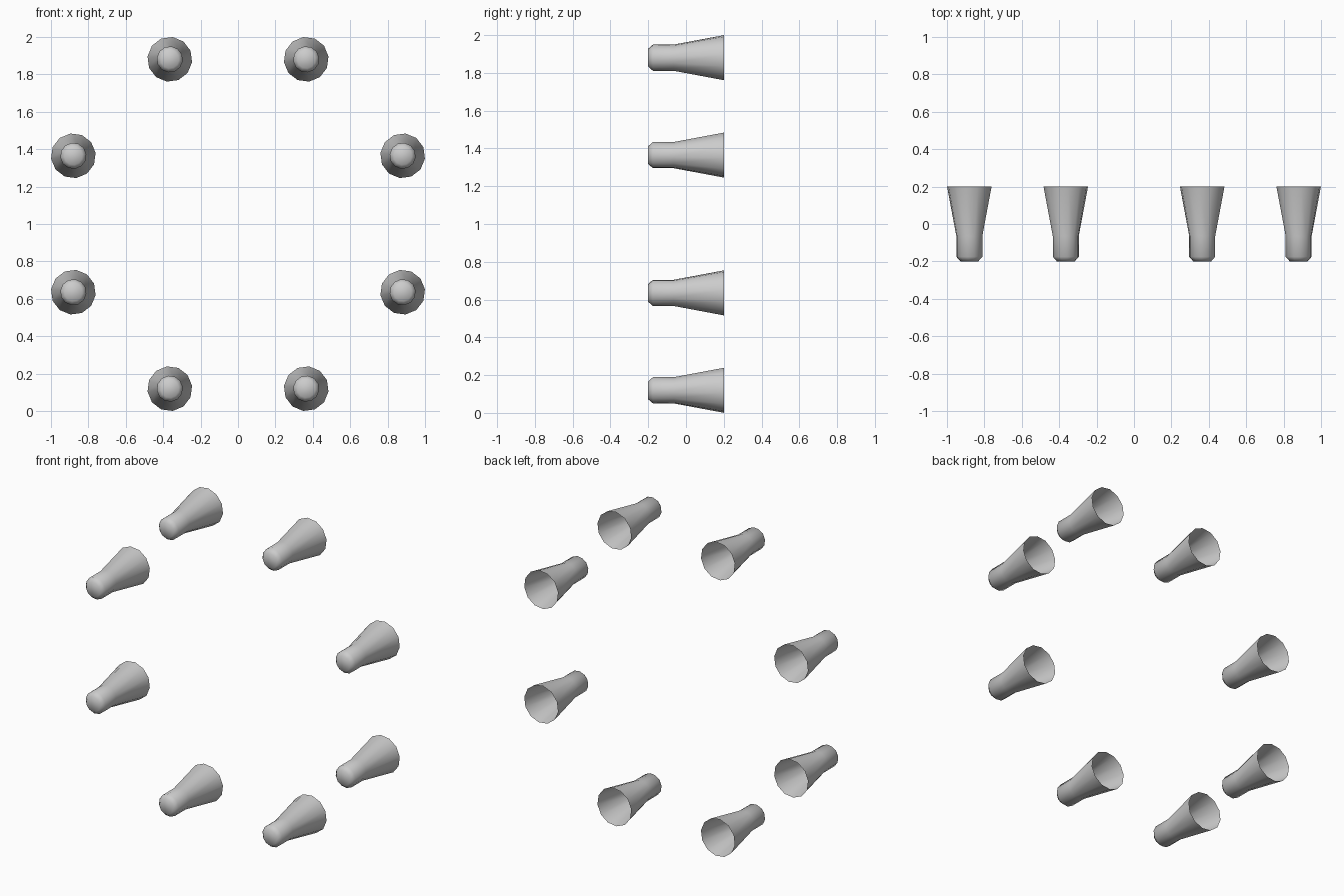
import bpy, bmesh, math

if "Cube" in bpy.data.objects:
    bpy.data.objects.remove(bpy.data.objects["Cube"])

SIDES = 12
COUNT = 8
RING_R = 0.953
CENTRE_Z = 1.0
# nozzle profile: (radius, y) from closed tip to open flared mouth
PROFILE = [(0.048, -0.2), (0.07, -0.175), (0.07, -0.065), (0.12, 0.2)]


def make_nozzle(name, angle):
    cx = RING_R * math.cos(angle)
    cz = CENTRE_Z + RING_R * math.sin(angle)
    bm = bmesh.new()
    rings = []
    for r, y in PROFILE:
        ring = []
        for i in range(SIDES):
            a = angle + 2 * math.pi * i / SIDES
            ring.append(bm.verts.new((cx + r * math.cos(a), y, cz + r * math.sin(a))))
        rings.append(ring)
    # walls
    for lo, hi in zip(rings, rings[1:]):
        for i in range(SIDES):
            j = (i + 1) % SIDES
            bm.faces.new((lo[i], hi[i], hi[j], lo[j]))
    # tip cap facing the front
    bm.faces.new(rings[0])
    bmesh.ops.recalc_face_normals(bm, faces=bm.faces)
    # keep the open shell facing outward
    bm.normal_update()
    bm.faces.ensure_lookup_table()
    if bm.faces[-1].normal.y > 0:
        bmesh.ops.reverse_faces(bm, faces=bm.faces)
    for f in bm.faces:
        f.smooth = True
    mesh = bpy.data.meshes.new(name)
    bm.to_mesh(mesh)
    bm.free()
    ob = bpy.data.objects.new(name, mesh)
    bpy.context.collection.objects.link(ob)


# ring of eight nozzles
for k in range(COUNT):
    make_nozzle(f"nozzle_{k + 1}", math.radians(22.5 + 45 * k))
